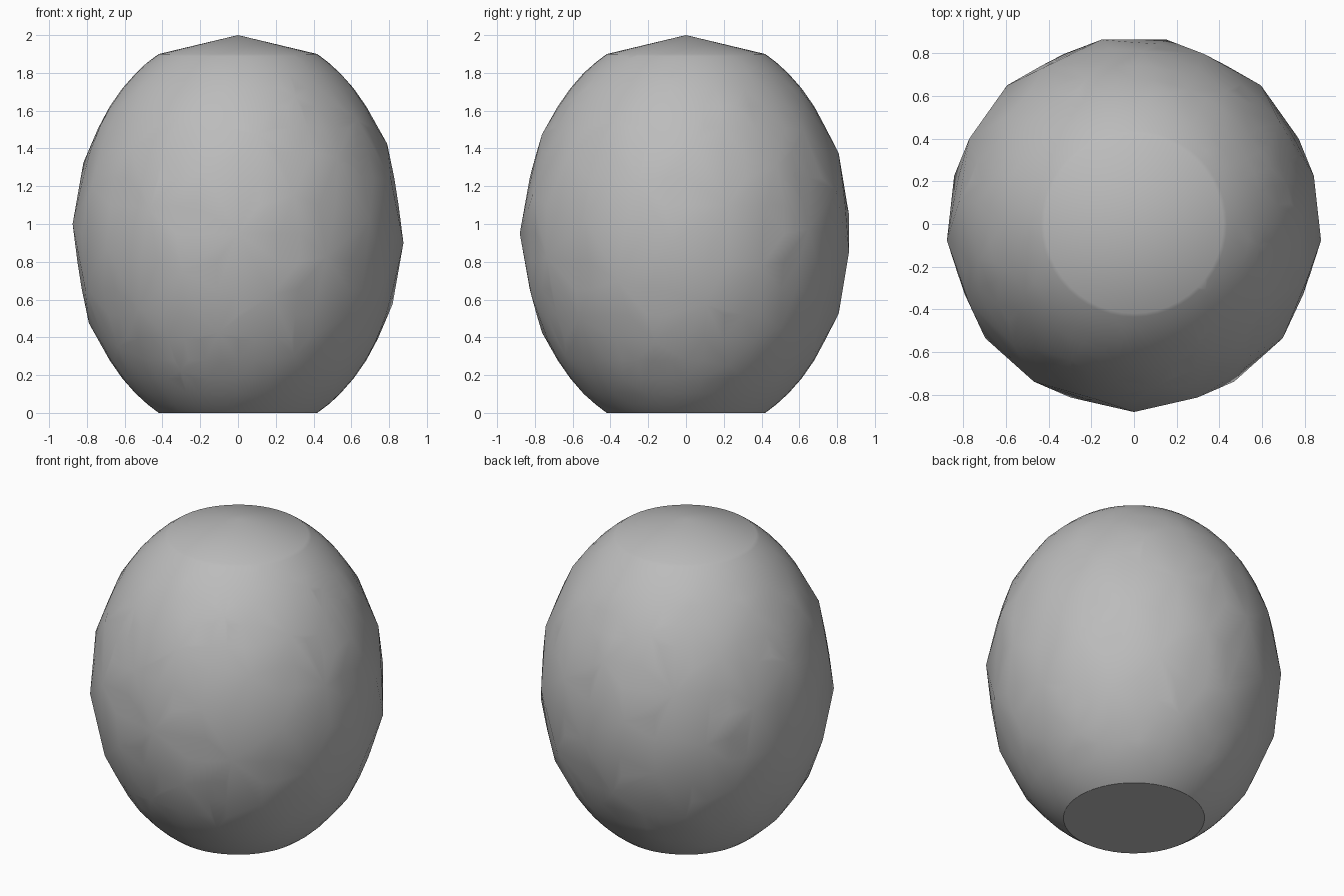
import bpy, bmesh, math

cube = bpy.data.objects.get("Cube")
if cube:
    bpy.data.objects.remove(cube, do_unlink=True)

TOP = 1.9                    # height of the upper rim
GOLDEN = math.radians(137.508)


def radius(z):
    """Elliptical side profile, cut flat at both ends."""
    return 0.88 * math.sqrt(1 - ((z - 0.95) / 1.08) ** 2)


def add_point(bm, r, angle, z):
    bm.verts.new((r * math.cos(angle), r * math.sin(angle), z))


bm = bmesh.new()

# Knobs on a golden-angle spiral, one starting at the middle of the front
for k in range(-37, 38):
    z = 0.95 + 0.025 * k
    add_point(bm, radius(z), GOLDEN * k - math.pi / 2, z)

# Slightly sunken round core, flush with the profile at both rims
RINGS, SIDES = 20, 48
for i in range(RINGS + 1):
    z = TOP * (1 - math.cos(math.pi * i / RINGS)) / 2
    r = radius(z) - 0.022 * math.sin(math.pi * z / TOP)
    for s in range(SIDES):
        add_point(bm, r, math.tau * s / SIDES, z)

# Shallow pointed cap
add_point(bm, 0, 0, 2.0)

# Stretch one faceted skin over everything
hull = bmesh.ops.convex_hull(bm, input=bm.verts)
loose = {g for g in hull["geom_interior"] + hull["geom_unused"]
         if isinstance(g, bmesh.types.BMVert)}
bmesh.ops.delete(bm, geom=list(loose), context="VERTS")
bmesh.ops.recalc_face_normals(bm, faces=bm.faces)

mesh = bpy.data.meshes.new("faceted_body")
bm.to_mesh(mesh)
bm.free()
body = bpy.data.objects.new("faceted_body", mesh)
bpy.context.collection.objects.link(body)

# Plain grey
grey = bpy.data.materials.new("grey")
grey.use_nodes = True
color = (0.5, 0.5, 0.5, 1)
grey.diffuse_color = color
grey.node_tree.nodes["Principled BSDF"].inputs["Base Color"].default_value = color
mesh.materials.append(grey)

bpy.ops.object.select_all(action="DESELECT")
body.select_set(True)
bpy.context.view_layer.objects.active = body
bpy.ops.object.shade_smooth_by_angle(angle=math.radians(30))
